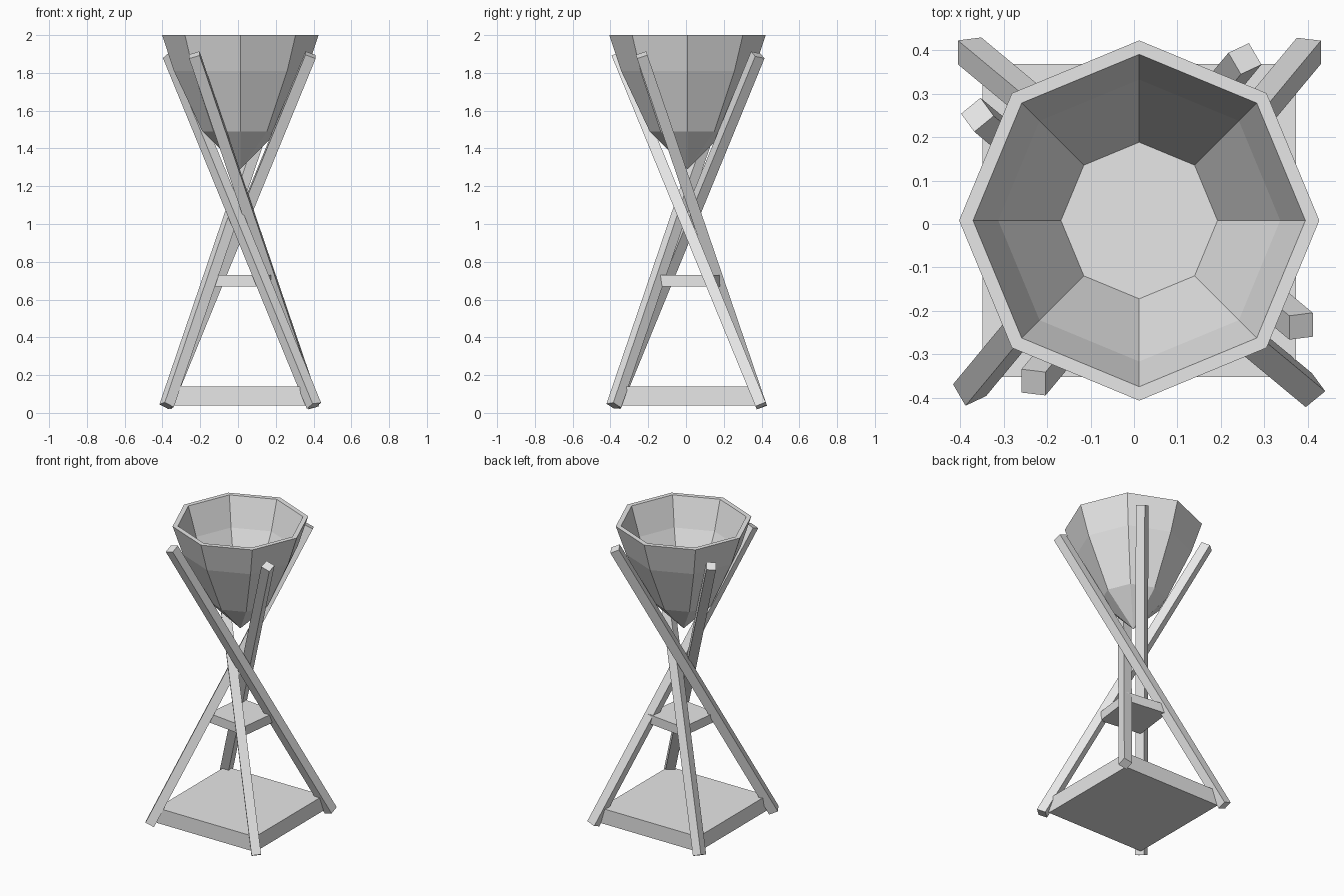
import bpy
import bmesh
from math import cos, sin, pi, radians
from mathutils import Vector, Matrix

cube = bpy.data.objects.get("Cube")
if cube:
    bpy.data.objects.remove(cube, do_unlink=True)

CENTRE = Vector((0.012, 0.008, 0))

grey = bpy.data.materials.new("light_grey")
grey.use_nodes = True
grey.diffuse_color = (0.8, 0.8, 0.8, 1)
grey.node_tree.nodes["Principled BSDF"].inputs["Base Color"].default_value = (0.8, 0.8, 0.8, 1)


def finish(name, bm):
    bmesh.ops.recalc_face_normals(bm, faces=bm.faces)
    mesh = bpy.data.meshes.new(name)
    bm.to_mesh(mesh)
    bm.free()
    mesh.materials.append(grey)
    obj = bpy.data.objects.new(name, mesh)
    bpy.context.collection.objects.link(obj)
    return obj


def box(name, matrix, size):
    bm = bmesh.new()
    bmesh.ops.create_cube(bm, size=1, matrix=matrix @ Matrix.Diagonal((*size, 1)))
    return finish(name, bm)


def slab(name, centre, side, low, high, turn=0):
    spot = Matrix.Translation((centre[0], centre[1], (low + high) / 2))
    return box(name, spot @ Matrix.Rotation(radians(turn), 4, "Z"), (side, side, high - low))


def beam(name, start, end, hint, width):
    """Square bar between two points, one side turned towards the hint."""
    axis = (end - start).normalized()
    u = (hint - hint.dot(axis) * axis).normalized()
    v = axis.cross(u)
    frame = Matrix((u, v, axis)).transposed().to_4x4()
    spot = Matrix.Translation((start + end) / 2)
    return box(name, spot @ frame, (width, width, (end - start).length))


# Base plate and small shelf
slab("base", CENTRE, 0.72, 0.04, 0.14)
slab("shelf", (0.02, 0.02), 0.29, 0.67, 0.73, -7)

# Four crossing legs, each a quarter turn from the last
LEGS = [
    ("front_right_leg", 0, (0.053, 0.025, -0.028)),
    ("front_left_leg", 1, (0.041, 0.03, 0)),
    ("back_left_leg", 2, (1, 0, 0)),
    ("back_right_leg", 3, (1, 0, 0)),
]
for name, quarter, hint in LEGS:
    turn = Matrix.Rotation(quarter * pi / 2, 3, "Z")
    foot = CENTRE + turn @ Vector((-0.39, -0.39, 0.038))
    top = CENTRE + turn @ Vector((0.243, 0.372, 1.895))
    beam(name, foot, top, Vector(hint), 0.058)

# Eight-sided bowl: outer wall, rim, inner wall, flat floor
SIDES = 8
PROFILE = [(0.2, 1.49), (0.351, 1.81), (0.414, 2.0),
           (0.382, 2.0), (0.324, 1.81), (0.18, 1.5)]
bm = bmesh.new()
rings = [[bm.verts.new(CENTRE + Vector((r * cos(2 * pi * i / SIDES), r * sin(2 * pi * i / SIDES), z)))
          for i in range(SIDES)] for r, z in PROFILE]
tip = bm.verts.new(CENTRE + Vector((0, 0, 1.29)))
for i in range(SIDES):
    j = (i + 1) % SIDES
    bm.faces.new((tip, rings[0][j], rings[0][i]))
    for a, b in zip(rings, rings[1:]):
        bm.faces.new((a[i], a[j], b[j], b[i]))
bm.faces.new(rings[-1])
finish("bowl", bm)
